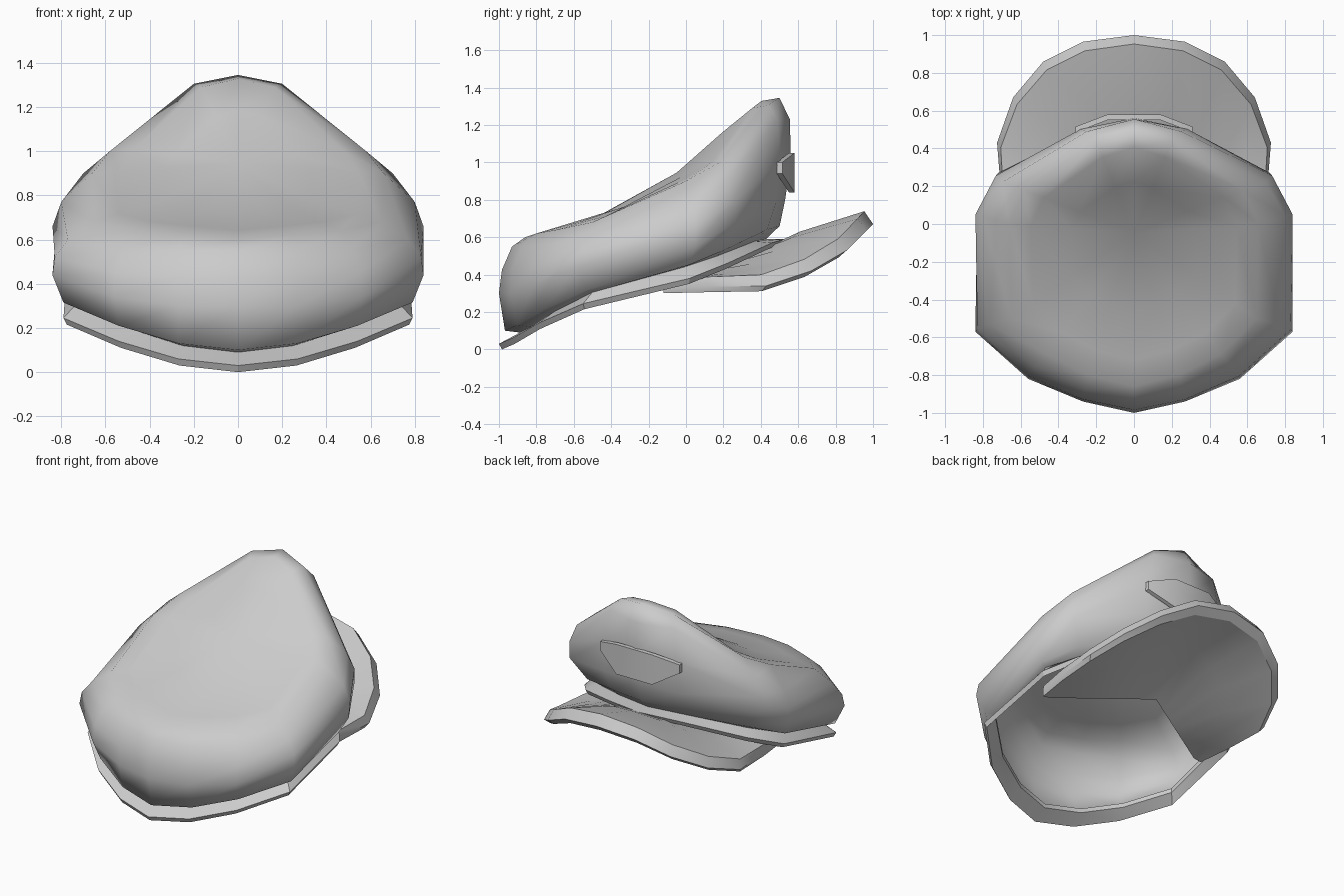
import bpy
import bmesh
import math
from mathutils import Vector

default_cube = bpy.data.objects.get("Cube")
if default_cube:
    bpy.data.objects.remove(default_cube, do_unlink=True)

# One plain grey for the whole cap
grey = bpy.data.materials.new("cap_grey")
grey.use_nodes = True
colour = (0.6, 0.6, 0.6, 1)
grey.diffuse_color = colour
grey.node_tree.nodes["Principled BSDF"].inputs["Base Color"].default_value = colour

AXIS = Vector((0, -0.2, 0))


def flared(point, across, along, lift=0.0):
    """Scale a point about the cap's vertical axis and lift it."""
    offset = point - AXIS
    return AXIS + Vector((offset.x * across, offset.y * along, offset.z + lift))


def raised(point, height):
    return point + Vector((0, 0, height))


def vectors(*points):
    return [Vector(p) for p in points]


def mirrored(section):
    return [Vector((-p.x, p.y, p.z)) for p in section]


def full_ring(half):
    return half + [mirrored(s) for s in reversed(half[1:-1])]


def full_arc(half):
    return half + [mirrored(s) for s in reversed(half[:-1])]


def loft(name, sections, ring=False, tube=True, angle=30):
    """Skin a row of equal sections; tube closes each section, ring the row."""
    bm = bmesh.new()
    grid = [[bm.verts.new(p) for p in section] for section in sections]
    rows, size = len(grid), len(grid[0])
    for i in range(rows if ring else rows - 1):
        a, b = grid[i], grid[(i + 1) % rows]
        for j in range(size if tube else size - 1):
            k = (j + 1) % size
            bm.faces.new((a[j], b[j], b[k], a[k]))
    if tube and not ring:
        bm.faces.new(grid[0])
        bm.faces.new(grid[-1])
    bmesh.ops.remove_doubles(bm, verts=bm.verts, dist=0.0005)
    bmesh.ops.recalc_face_normals(bm, faces=bm.faces)
    mesh = bpy.data.meshes.new(name)
    bm.to_mesh(mesh)
    bm.free()
    mesh.materials.append(grey)
    obj = bpy.data.objects.new(name, mesh)
    bpy.context.collection.objects.link(obj)
    bpy.ops.object.select_all(action="DESELECT")
    obj.select_set(True)
    bpy.context.view_layer.objects.active = obj
    bpy.ops.object.shade_smooth_by_angle(angle=math.radians(angle))
    return obj


# Half outlines, running from the low end to the tall end of the cap
rim = vectors((0, -1, .03), (.27, -.93, .06), (.54, -.79, .14), (.79, -.55, .245),
              (.78, .02, .38), (.63, .22, .46), (.28, .46, .57), (0, .53, .59))
wall = vectors((0, -1, .3), (.27, -.94, .3), (.56, -.82, .34), (.84, -.57, .44),
               (.83, .05, .55), (.72, .27, .68), (.3, .48, .78), (0, .53, .8))
shoulder = vectors((0, -.93, .55), (.26, -.88, .55), (.52, -.76, .56), (.77, -.53, .6),
                   (.8, .04, .77), (.7, .22, .9), (.25, .49, 1.23), (0, .555, 1.23))
crest = vectors((0, -.86, .6), (.24, -.8, .62), (.46, -.69, .64), (.65, -.5, .68),
                (.66, 0, .9), (.58, .18, 1), (.2, .44, 1.305), (0, .5, 1.345))
crown_centre = Vector((0, -.05, .945))


def band_inner(r):
    """Inner top edge of the band, level with the rim at the tall end."""
    return flared(r, .93, .86, min(.06, .12 * (.53 - r.y)))


# Soft crown, open underneath and tucked in to meet the band
crown_half = []
for r, w, s, c in zip(rim, wall, shoulder, crest):
    bulge = flared((w + s) / 2, 1.03, 1.025)
    tall = max(0, (c.z - .9) / .45)
    dip = .06 * max(0, -c.y)
    hollow = raised(c.lerp(crown_centre, .5), .04 * tall - dip)
    brow = raised(c.lerp(hollow, .35), .04 * tall)
    crown_half.append([band_inner(r), flared(r, 1, .96, .07), w, bulge, s, c,
                       brow, hollow, crown_centre])
loft("crown", full_ring(crown_half), ring=True, tube=False, angle=180)

# Flat sloping band around the opening
band_half = [[band_inner(r), r, flared(r, .98, .98, -.03), raised(band_inner(r), -.03)]
             for r in rim]
loft("band", full_ring(band_half), ring=True)

# Curved visor, low at its sides and raised in the middle
visor_edge = vectors((.66, -.12, .33), (.7, .12, .335), (.725, .43, .34),
                     (.64, .67, .42), (.48, .86, .53), (.27, .965, .635), (0, 1, .67))
inner_tip, inner_middle = vectors((.6, -.12, .34), (0, .22, .4))
last = len(visor_edge) - 1
visor_half = []
for i, edge in enumerate(visor_edge):
    t = i / last
    inner = inner_tip.lerp(inner_middle, t)
    lip = edge.lerp(inner, .06)
    middle = raised(inner.lerp(edge, .5), .06 * t)
    top = [raised(p, .035) for p in (inner, middle)] + [raised(lip, .045 + .04 * t)]
    bottom = [raised(p, -.03) for p in (lip, middle, inner)]
    visor_half.append(top + [edge] + bottom)
loft("visor", full_arc(visor_half))

# Plain badge plate wrapped round the tall wall
badge_half = []
for x, y, low, high in ((.31, .515, .94, 1), (.14, .58, .84, 1.05)):
    badge_half.append(vectors((x, y, low), (x, y, high),
                              (x, y - .03, high), (x, y - .03, low)))
loft("badge_plate", badge_half + [mirrored(s) for s in reversed(badge_half)])
